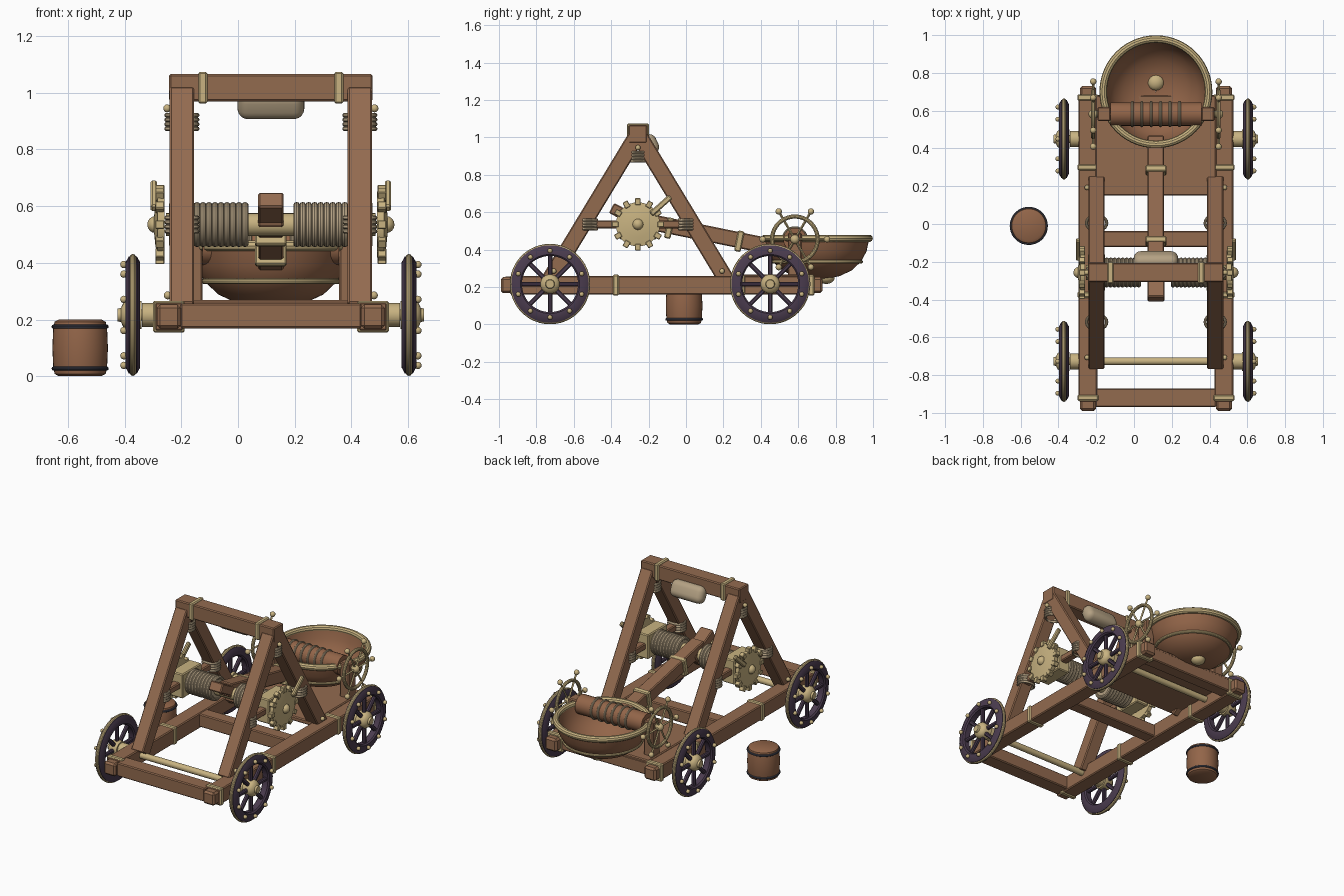
import bpy, bmesh
from math import sin, cos, pi, atan2, hypot, radians
from mathutils import Vector, Matrix

cube = bpy.data.objects.get("Cube")
if cube:
    bpy.data.objects.remove(cube)


def material(name, r, g, b):
    m = bpy.data.materials.new(name)
    m.use_nodes = True
    m.diffuse_color = (r, g, b, 1)
    node = next(n for n in m.node_tree.nodes if n.type == 'BSDF_PRINCIPLED')
    node.inputs["Base Color"].default_value = (r, g, b, 1)
    return m


WOOD = material("timber brown", .29, .145, .078)
BOWL = material("warm brown", .29, .13, .066)
TAN = material("pale tan", .58, .45, .22)
ROPE = material("rope beige", .46, .36, .23)
DARK = material("dark purple", .07, .045, .078)
IRON = material("slate grey", .06, .062, .085)


def finish(name, bm, mat, loc=(0, 0, 0), smooth=False):
    bmesh.ops.recalc_face_normals(bm, faces=bm.faces)
    me = bpy.data.meshes.new(name)
    bm.to_mesh(me)
    bm.free()
    me.materials.append(mat)
    if smooth:
        me.polygons.foreach_set("use_smooth", [True] * len(me.polygons))
        me.set_sharp_from_angle(angle=radians(35))
    ob = bpy.data.objects.new(name, me)
    ob.location = loc
    bpy.context.collection.objects.link(ob)
    return ob


def box(name, loc, size, mat=WOOD, tilt=0, bevel=.006):
    bm = bmesh.new()
    bmesh.ops.create_cube(bm, size=1, matrix=Matrix.Diagonal((*size, 1)))
    if bevel:
        bmesh.ops.bevel(bm, geom=bm.edges[:], offset=bevel, segments=1, affect='EDGES')
    ob = finish(name, bm, mat, loc)
    ob.rotation_euler.x = tilt
    return ob


def beam(name, x, p, q, w, h, mat=WOOD):
    """Straight timber in the yz plane from p to q."""
    d = (q[0] - p[0], q[1] - p[1])
    mid = (x, (p[0] + q[0]) / 2, (p[1] + q[1]) / 2)
    return box(name, mid, (w, hypot(*d), h), mat, atan2(d[1], d[0]))


def lathe(name, profile, loc, axis, mat, n=32, closed=False):
    """Spin a (radius, height) profile about the x or z axis."""
    bm = bmesh.new()
    rows = []
    for r, h in profile:
        row = []
        for i in range(n):
            a = 2 * pi * i / n
            u, v = r * cos(a), r * sin(a)
            row.append(bm.verts.new((h, u, v) if axis == 'x' else (u, v, h)))
        rows.append(row)
    pairs = list(zip(rows, rows[1:])) + ([(rows[-1], rows[0])] if closed else [])
    for a, b in pairs:
        for i in range(n):
            j = (i + 1) % n
            bm.faces.new((a[i], a[j], b[j], b[i]))
    if not closed:
        bm.faces.new(rows[0])
        bm.faces.new(rows[-1])
    return finish(name, bm, mat, loc, True)


def ring(name, loc, axis, R, r, mat, n=40, flat=1):
    prof = [(R + r * cos(k * pi / 5), flat * r * sin(k * pi / 5)) for k in range(10)]
    return lathe(name, prof, loc, axis, mat, n, True)


def rod(name, loc, r, length, mat, axis='x', n=24):
    return lathe(name, [(r, -length / 2), (r, length / 2)], loc, axis, mat, n)


def ball(name, loc, r, mat=TAN):
    bm = bmesh.new()
    bmesh.ops.create_uvsphere(bm, u_segments=14, v_segments=8, radius=r)
    return finish(name, bm, mat, loc, True)


def lashing(name, x, y, z):
    for k in range(4):
        ob = ring(name, (x, y, z + (k - 1.5) * .016), 'z', .054, .008, ROPE, 20)
        ob.scale.y = .8


CX, AY, WZ = .116, -.257, .535      # centre line, tower line and winch height

# Chassis
for s in (-1, 1):
    x = CX + s * .36
    box("side_rail", (x, -.13, .21), (.1, 1.62, .1))
    box("rail_core", (x, -.13, .21), (.085, 1.72, .085), bevel=.012)
    for y in (-.92, -.375, .3, .67):
        box("rail_band", (x, y, .21), (.112, .032, .112), TAN)
box("front_crossbeam", (CX, -.92, .213), (.64, .1, .088))
box("middle_crossbeam", (CX, -.08, .213), (.64, .085, .085))
box("rear_crossbeam", (CX, .64, .213), (.64, .085, .085))
box("rear_deck", (CX, .415, .253), (.64, .53, .03))

# Tower frame
for s in (-1, 1):
    x = CX + s * .314
    for t in (-1, 1):
        beam("tower_leg", x, (AY + t * .475, .235), (AY + t * .012, 1.0), .086, .088)
        lashing("brace_lashing", x, AY + t * .262, WZ)
        ball("leg_peg", (x + s * .05, AY + t * .45, .285), .014)
    box("side_brace", (x, AY, WZ), (.05, .54, .042))
    box("bearing_block", (x, AY, WZ), (.09, .2, .16), TAN)
    lashing("top_lashing", x, AY, .897)
    ball("top_peg", (x + s * .052, AY, .945), .014)
    box("top_beam_band", (CX + s * .24, AY, 1.018), (.032, .116, .112), TAN)
box("top_beam", (CX, AY, 1.018), (.718, .1, .096))

# Rounded stop pad behind the top beam
pad = box("stop_pad", (CX, -.193, .962), (.236, .085, .11), ROPE, radians(25), 0)
bev = pad.modifiers.new("round", 'BEVEL')
bev.width, bev.segments = .038, 5
pad.data.polygons.foreach_set("use_smooth", [True] * len(pad.data.polygons))

# Winch drum, rope coils and ratchet gears
rod("winch_shaft", (CX, AY, WZ), .04, .74, TAN)
for s in (-1, 1):
    rod("rope_core", (CX + s * .175, AY, WZ), .068, .186, ROPE)
    for k in range(9):
        ring("rope_coil", (CX + s * (.091 + k * .0212), AY, WZ), 'x', .067, .0125, ROPE, 28)
    gx = CX + s * .392
    lathe("ratchet_gear", [(.116, -s * .017), (.118, s * .008), (.07, s * .016), (.03, s * .02)],
          (gx, AY, WZ), 'x', TAN, 36)
    ball("gear_knob", (gx + s * .015, AY, WZ), .03)
    for k in range(12):
        a = k * pi / 6
        box("gear_tooth", (gx, AY + .122 * cos(a), WZ + .122 * sin(a)), (.032, .036, .03), TAN, a, .003)
    beam("gear_lever", CX + s * .413, (AY + .07, WZ + .055), (AY + .175, WZ + .148), .022, .03, TAN)

# Throwing arm
beam("arm_butt", CX, (-.398, .623), (-.2, .517), .09, .06)
beam("throwing_arm", CX, (-.3, .57), (.46, .415), .088, .085)
for y, z in ((-.09, .515), (.285, .445)):
    box("arm_band", (CX, y, z), (.112, .035, .112), TAN, -.2)

# Bowl
BY = .7
outer = [(.05, .245), (.12, .258), (.185, .288), (.235, .335), (.265, .39), (.28, .46)]
inner = [(r - .014, z + .012) for r, z in reversed(outer)]
lathe("bowl", outer + inner + [(.001, .257), (.001, .245)], (CX, BY, 0), 'z', BOWL, 48, True)
ring("bowl_rim", (CX, BY, .46), 'z', .279, .02, TAN, 56)
ring("bowl_band", (CX, BY, .335), 'z', .236, .01, TAN, 56)
boss = ball("bowl_boss", (CX, BY + .05, .25), .045)
boss.scale.z = .75

# Roller over the bowl with a spoked hand wheel on each end
RY, RZ = .582, .455
rod("roller", (CX, RY, RZ), .062, .482, BOWL)
for k in range(6):
    ring("roller_rope", (CX + (k - 2.5) * .05, RY, RZ), 'x', .062, .008, ROPE, 28)
for s in (-1, 1):
    box("roller_post", (CX + s * .275, RY, .375), (.068, .075, .23))
    hx = CX + s * .332
    rod("hand_wheel_axle", (CX + s * .3, RY, RZ), .018, .08, TAN)
    ring("hand_wheel", (hx, RY, RZ), 'x', .122, .011, TAN)
    ball("hand_wheel_hub", (hx, RY, RZ), .025)
    for k in range(6):
        a = k * pi / 3
        u, v = cos(a), sin(a)
        beam("hand_spoke", hx, (RY, RZ), (RY + .17 * u, RZ + .17 * v), .013, .013, TAN)
        ball("hand_grip", (hx, RY + .172 * u, RZ + .172 * v), .017)

# Axles and road wheels
for y in (-.727, .45):
    z = .216
    rod("axle", (CX, y, z), .02, 1.06, TAN)
    for s in (-1, 1):
        x = CX + s * .487
        rim = [(.15, -.018), (.158, -.026), (.185, -.026), (.207, -.014),
               (.207, .014), (.185, .026), (.158, .026), (.15, .018)]
        lathe("wheel_rim", rim, (x, y, z), 'x', DARK, 48, True)
        ring("wheel_tyre", (x, y, z), 'x', .204, .011, TAN, 48)
        rod("axle_collar", (CX + s * .43, y, z), .042, .05, TAN)
        lathe("wheel_hub", [(.05, -s * .03), (.052, s * .018), (.042, s * .034), (.025, s * .042),
                            (.022, s * .054)], (x, y, z), 'x', TAN, 28)
        for k in range(8):
            a = k * pi / 4
            beam("wheel_spoke", x, (y, z), (y + .16 * cos(a), z + .16 * sin(a)), .024, .024, DARK)
        for k in range(10):
            a = (k + .5) * pi / 5
            ball("wheel_stud", (x + s * .032, y + .178 * cos(a), z + .178 * sin(a)), .013)

# Barrel standing beside the machine
barrel = [(.075, .0), (.09, .008), (.095, .03), (.098, .1), (.095, .17), (.09, .192), (.075, .2)]
lathe("barrel", barrel, (-.557, -.01, 0), 'z', BOWL, 36)
for z in (.027, .175):
    ring("barrel_hoop", (-.557, -.01, z), 'z', .094, .007, IRON, 36)
